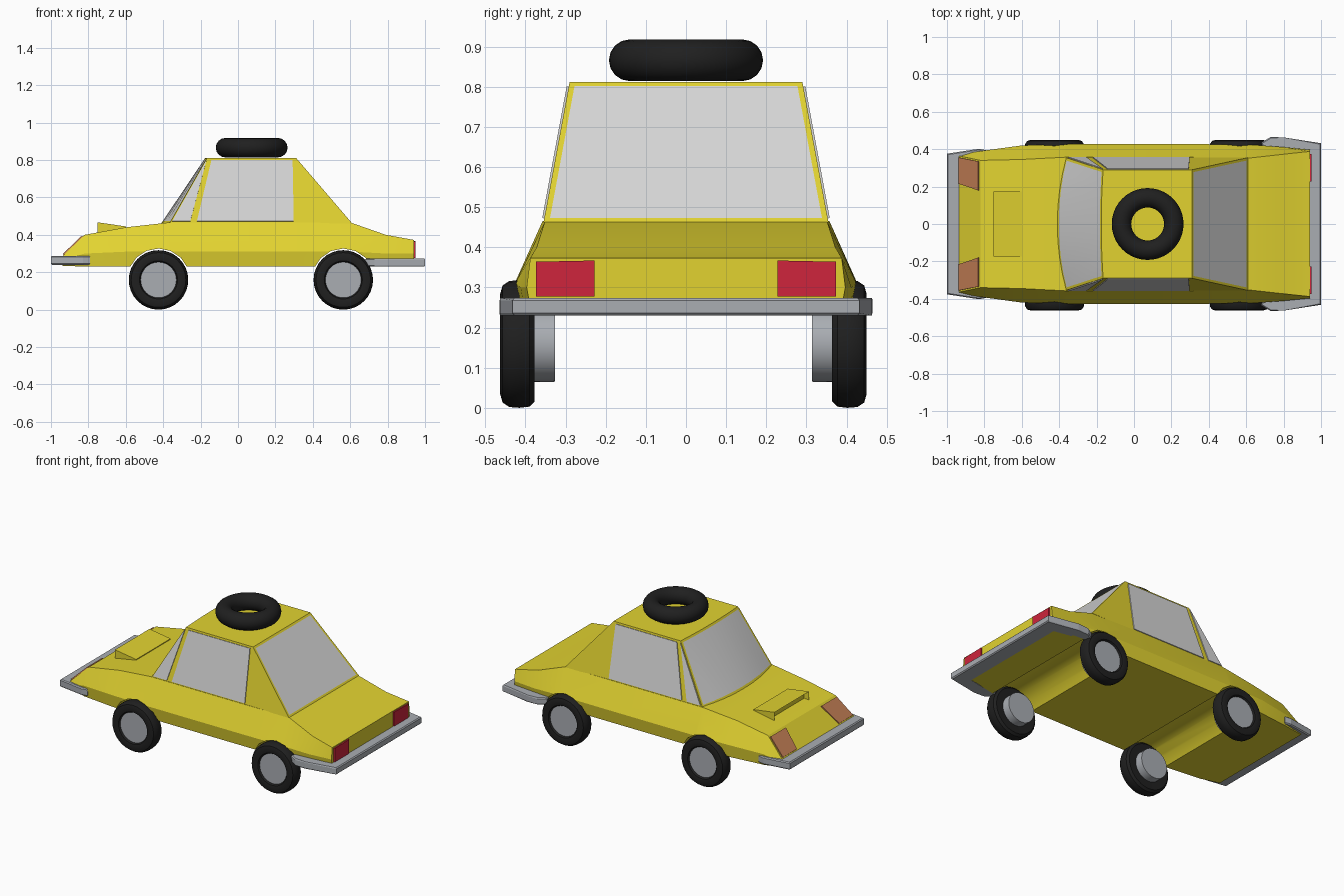
import bpy, bmesh, math
from mathutils import Vector

if "Cube" in bpy.data.objects:
    bpy.data.objects.remove(bpy.data.objects["Cube"])


def material(name, r, g, b):
    m = bpy.data.materials.new(name)
    m.diffuse_color = (r, g, b, 1)
    m.use_nodes = True
    m.node_tree.nodes["Principled BSDF"].inputs["Base Color"].default_value = m.diffuse_color
    return m


YELLOW = material("yellow paint", 0.76, 0.65, 0.03)
GLASS = material("pale glass", 0.68, 0.68, 0.68)
METAL = material("grey metal", 0.40, 0.42, 0.45)
RUBBER = material("black rubber", 0.014, 0.014, 0.014)
RED = material("tail red", 0.62, 0.018, 0.045)
AMBER = material("lamp amber", 0.55, 0.21, 0.09)


def finish(name, bm, *mats, smooth=None):
    bmesh.ops.recalc_face_normals(bm, faces=bm.faces)
    me = bpy.data.meshes.new(name)
    bm.to_mesh(me)
    bm.free()
    for m in mats:
        me.materials.append(m)
    ob = bpy.data.objects.new(name, me)
    bpy.context.collection.objects.link(ob)
    if smooth:
        activate(ob)
        bpy.ops.object.shade_smooth_by_angle(angle=math.radians(smooth))
    return ob


def activate(ob):
    bpy.ops.object.select_all(action='DESELECT')
    ob.select_set(True)
    bpy.context.view_layer.objects.active = ob


def loft(bm, rings, caps=True, closed=False):
    """Skin rings of points; each ring is a closed loop."""
    vs = [[bm.verts.new(p) for p in ring] for ring in rings]
    n = len(vs[0])
    pairs = list(zip(vs, vs[1:])) + ([(vs[-1], vs[0])] if closed else [])
    for a, b in pairs:
        for i in range(n):
            j = (i + 1) % n
            bm.faces.new((a[i], a[j], b[j], b[i]))
    if caps and not closed:
        bm.faces.new(vs[0])
        bm.faces.new(vs[-1])


def slab(name, pts, vec, mat, bevel=0):
    """Polygon pushed along a vector."""
    bm = bmesh.new()
    vec = Vector(vec)
    loft(bm, [[Vector(p) for p in pts], [Vector(p) + vec for p in pts]])
    if bevel:
        bmesh.ops.bevel(bm, geom=[e for e in bm.edges if abs(e.verts[0].co.z - e.verts[1].co.z) < 1e-4],
                        offset=bevel, segments=1, affect='EDGES')
    return finish(name, bm, mat)


def revolve(name, profile, centre, side, mat, n=32, closed=False):
    """Turn (radius, y) points about a y axis."""
    bm = bmesh.new()
    cx, cy, cz = centre
    rings = [[(cx + r * math.cos(2 * math.pi * k / n), cy + side * y,
               cz + r * math.sin(2 * math.pi * k / n)) for k in range(n)] for r, y in profile]
    loft(bm, rings, closed=closed)
    return finish(name, bm, mat, smooth=35)


# Lower body: sections (x, top z, top y, mid z, mid y, bottom y, bottom z)
sections = [
    (-0.94, 0.285, 0.365, 0.265, 0.37, 0.36, 0.235),
    (-0.82, 0.40, 0.34, 0.30, 0.39, 0.385, 0.23),
    (-0.60, 0.44, 0.345, 0.31, 0.42, 0.41, 0.23),
    (-0.37, 0.466, 0.357, 0.31, 0.427, 0.415, 0.23),
    (0.31, 0.466, 0.357, 0.31, 0.427, 0.415, 0.23),
    (0.61, 0.463, 0.352, 0.31, 0.425, 0.415, 0.23),
    (0.79, 0.40, 0.372, 0.30, 0.412, 0.40, 0.23),
    (0.94, 0.373, 0.388, 0.30, 0.397, 0.385, 0.235),
]
bm = bmesh.new()
rings = []
for x, zt, yt, zm, ym, yb, zb in sections:
    half = [(yb, zb), (ym, zm), (yt, zt)]
    rings.append([(x, y, z) for y, z in half] + [(x, -y, z) for y, z in reversed(half)])
loft(bm, rings)
body = finish("lower_body", bm, YELLOW)

# Wheel wells cut across the body
WHEELS = {"front": -0.425, "rear": 0.563}
WZ = 0.159
for x in WHEELS.values():
    cutter = revolve("well_cutter", [(0.168, -0.6), (0.168, 0.6)], (x, 0, WZ), 1, YELLOW, n=16)
    cutter.hide_render = True
    activate(body)
    mod = body.modifiers.new("well", 'BOOLEAN')
    mod.operation = 'DIFFERENCE'
    mod.solver = 'EXACT'
    mod.object = cutter
    bpy.ops.object.modifier_apply(modifier=mod.name)
    bpy.data.objects.remove(cutter)
activate(body)
bpy.ops.object.shade_smooth_by_angle(angle=math.radians(25))

# Cabin with a bowed windscreen and glazed ends
BELT, ROOF, YB, YR = 0.462, 0.812, 0.355, 0.29
bm = bmesh.new()
steps = [k / 4 - 1 for k in range(9)]
low = [(-0.41 + 0.045 * t * t, YB * t, BELT) for t in steps] + [(0.61, YB, BELT), (0.61, -YB, BELT)]
top = [(-0.175 + 0.01 * t * t, YR * t, ROOF) for t in steps] + [(0.31, YR, ROOF), (0.31, -YR, ROOF)]
loft(bm, [low, top])
bmesh.ops.recalc_face_normals(bm, faces=bm.faces)
bm.normal_update()
for sign in (-1, 1):
    ends = [f for f in bm.faces if f.normal.x * sign > 0.5]
    bmesh.ops.inset_region(bm, faces=ends, thickness=0.014, use_even_offset=True)
    for f in ends:
        f.material_index = 1
finish("cabin", bm, YELLOW, GLASS, smooth=25)


# Side windows, lying on the sloping cabin sides
def on_side(x, z, s):
    return (x, s * (YB + (YR - YB) * (z - BELT) / (ROOF - BELT)), z)


panes = {"quarter_window": [(-0.352, 0.472), (-0.255, 0.472), (-0.168, 0.80)],
         "door_window": [(-0.22, 0.472), (0.298, 0.472), (0.292, 0.80), (-0.142, 0.80)]}
for s, label in ((-1, "left"), (1, "right")):
    for name, pts in panes.items():
        slab(f"{label}_{name}", [on_side(x, z, s) for x, z in pts], (0, s * 0.005, 0.001), GLASS)

    # Head lamps on the sloping nose, tail lamps on the flat back
    lamp = [(-0.932, 0.355), (-0.932, 0.215), (-0.83, 0.18), (-0.83, 0.335)]
    slab(f"{label}_head_lamp", [(x, s * y, 0.285 + (x + 0.94) * 0.958) for x, y in lamp],
         (-0.005, 0, 0.005), AMBER)
    tail = [(0.228, 0.277), (0.374, 0.277), (0.374, 0.364), (0.228, 0.367)]
    slab(f"{label}_tail_lamp", [(0.94, s * y, z) for y, z in tail], (0.008, 0, 0), RED)

    # Wheels: rounded tyre and a deep hub
    for end, x in WHEELS.items():
        c = (x, 0.407 if s > 0 else -0.42, WZ)
        tyre = [(0.094, -0.042), (0.143, -0.043), (0.156, -0.03), (0.159, -0.005), (0.157, 0.02),
                (0.146, 0.037), (0.125, 0.043), (0.102, 0.038), (0.094, 0.026)]
        revolve(f"{end}_{label}_tyre", tyre, c, s, RUBBER, closed=True)
        revolve(f"{end}_{label}_hub", [(0.094, -0.093), (0.096, 0.028)], c, s, METAL)


# Wrap-round bumpers
def bumper(name, half, z, height):
    pts = [(x, y, z) for x, y in half] + [(x, -y, z) for x, y in reversed(half)]
    slab(name, pts, (0, 0, height), METAL, bevel=0.006)


bumper("front_bumper", [(-0.92, 0.355), (-0.80, 0.37), (-0.79, 0.395), (-0.83, 0.402), (-1.0, 0.376)], 0.24, 0.048)
bumper("rear_bumper", [(0.91, 0.37), (0.69, 0.40), (0.68, 0.435), (0.73, 0.465), (0.80, 0.463), (1.0, 0.432)],
       0.23, 0.044)

# Bonnet scoop with a recessed mouth
bm = bmesh.new()
scoop = [(-0.75, 0.405), (-0.75, 0.467), (-0.60, 0.445), (-0.60, 0.43)]
loft(bm, [[(x, y, z) for x, z in scoop] for y in (-0.175, 0.175)])
bmesh.ops.recalc_face_normals(bm, faces=bm.faces)
bm.normal_update()
mouth = [f for f in bm.faces if f.normal.x < -0.9]
bmesh.ops.inset_individual(bm, faces=mouth, thickness=0.009, depth=-0.03)
finish("bonnet_scoop", bm, YELLOW)

# Spare tyre lying on the roof
bpy.ops.mesh.primitive_torus_add(major_radius=0.14, minor_radius=0.052, major_segments=40,
                                 minor_segments=16, location=(0.073, 0, 0.866))
spare = bpy.context.object
spare.name = "spare_tyre"
spare.data.materials.append(RUBBER)
bpy.ops.object.shade_smooth_by_angle(angle=math.radians(40))
